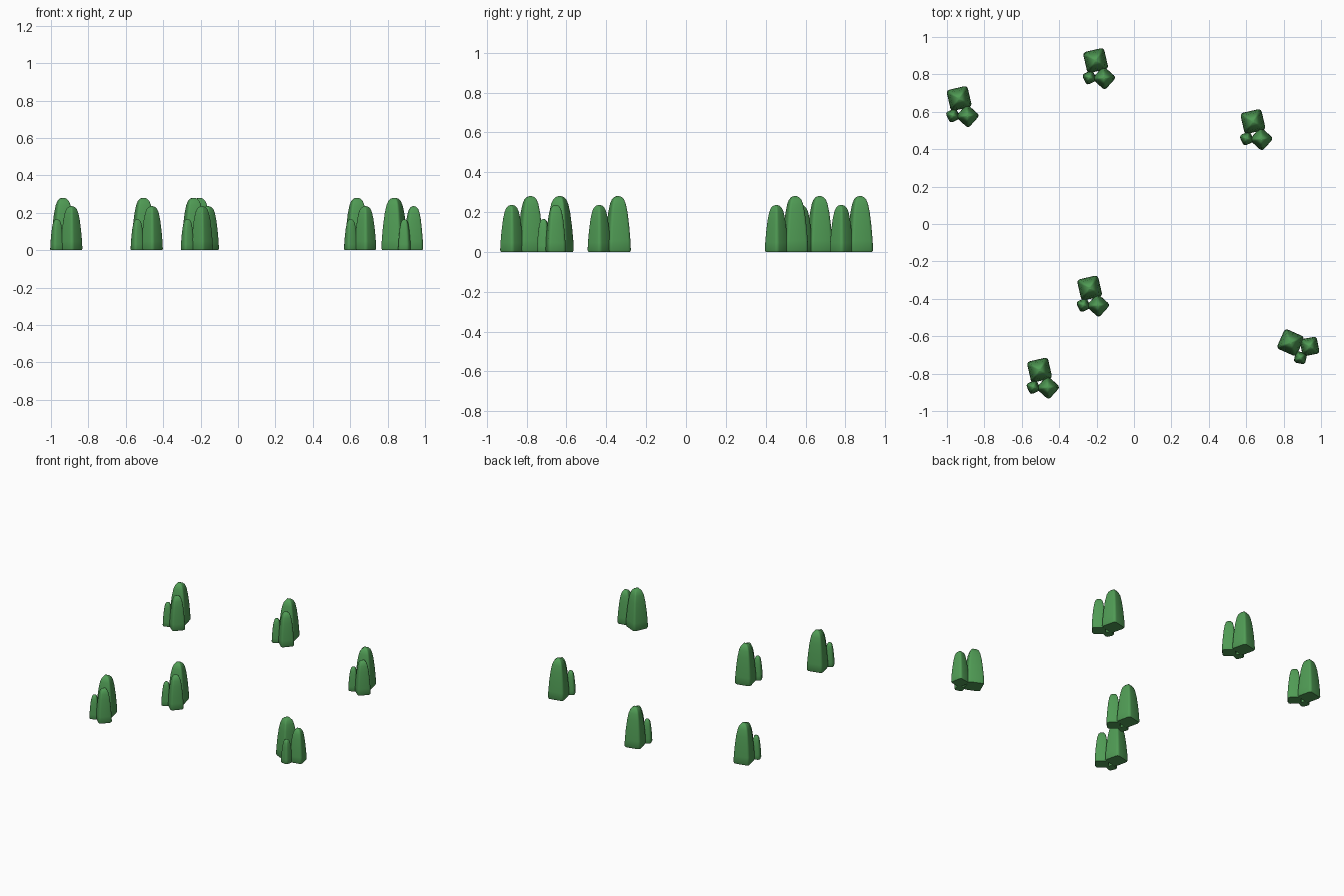
import bpy, bmesh
from math import radians, sin, cos
from mathutils import Matrix, Vector

cube = bpy.data.objects.get("Cube")
if cube:
    bpy.data.objects.remove(cube)

green = bpy.data.materials.new("leaf_green")
green.use_nodes = True
green.diffuse_color = (0.08, 0.33, 0.09, 1)
green.node_tree.nodes["Principled BSDF"].inputs["Base Color"].default_value = green.diffuse_color

# Taper of every bush: (fraction of height, fraction of base width)
PROFILE = [(0, 0.93), (0.03, 1), (0.2, 0.97), (0.45, 0.88), (0.7, 0.75),
           (0.86, 0.61), (0.94, 0.47), (0.985, 0.28), (1, 0.1)]


def rounded_square(half, corner):
    """Outline of a square with softened corners."""
    points = []
    for quarter in range(4):
        turn = Matrix.Rotation(radians(90 * quarter), 2)
        for step in range(4):
            a = radians(30 * step)
            inner = half - corner
            points.append(turn @ Vector((inner + corner * cos(a), inner + corner * sin(a))))
    return points


def bush_mesh(name, side, height, softness):
    """Tapered, rounded bush lofted through the profile."""
    bm = bmesh.new()
    outline = rounded_square(side / 2, side / 2 * softness)
    rings = [[bm.verts.new((p.x * w, p.y * w, z * height)) for p in outline]
             for z, w in PROFILE]
    count = len(outline)
    for low, high in zip(rings, rings[1:]):
        for i in range(count):
            j = (i + 1) % count
            bm.faces.new((low[i], low[j], high[j], high[i]))
    bm.faces.new(reversed(rings[0]))
    bm.faces.new(rings[-1])
    for face in bm.faces:
        face.smooth = len(face.verts) == 4
    mesh = bpy.data.meshes.new(name)
    bm.to_mesh(mesh)
    bm.free()
    mesh.materials.append(green)
    return mesh


# Bushes of one clump: mesh, offset from the tall bush, own turn
CLUMP = [
    ("tall_bush", bush_mesh("tall_bush", 0.115, 0.28, 0.3), (0, 0), 13),
    ("medium_bush", bush_mesh("medium_bush", 0.092, 0.235, 0.35), (0.045, -0.094), 48),
    ("small_bush", bush_mesh("small_bush", 0.062, 0.165, 0.5), (-0.033, -0.091), 25),
]

# Clump positions and turns
PLACES = [(-0.935, 0.671, 0), (-0.205, 0.874, 0), (0.636, 0.548, 0),
          (-0.237, -0.342, 0), (-0.505, -0.781, 0), (0.837, -0.634, 53)]

for number, (x, y, turn) in enumerate(PLACES, 1):
    place = Matrix.Translation((x, y, 0)) @ Matrix.Rotation(radians(turn), 4, "Z")
    for name, mesh, (dx, dy), own_turn in CLUMP:
        bush = bpy.data.objects.new(f"{name}_{number}", mesh)
        bush.matrix_world = (place @ Matrix.Translation((dx, dy, 0))
                             @ Matrix.Rotation(radians(own_turn), 4, "Z"))
        bpy.context.collection.objects.link(bush)
